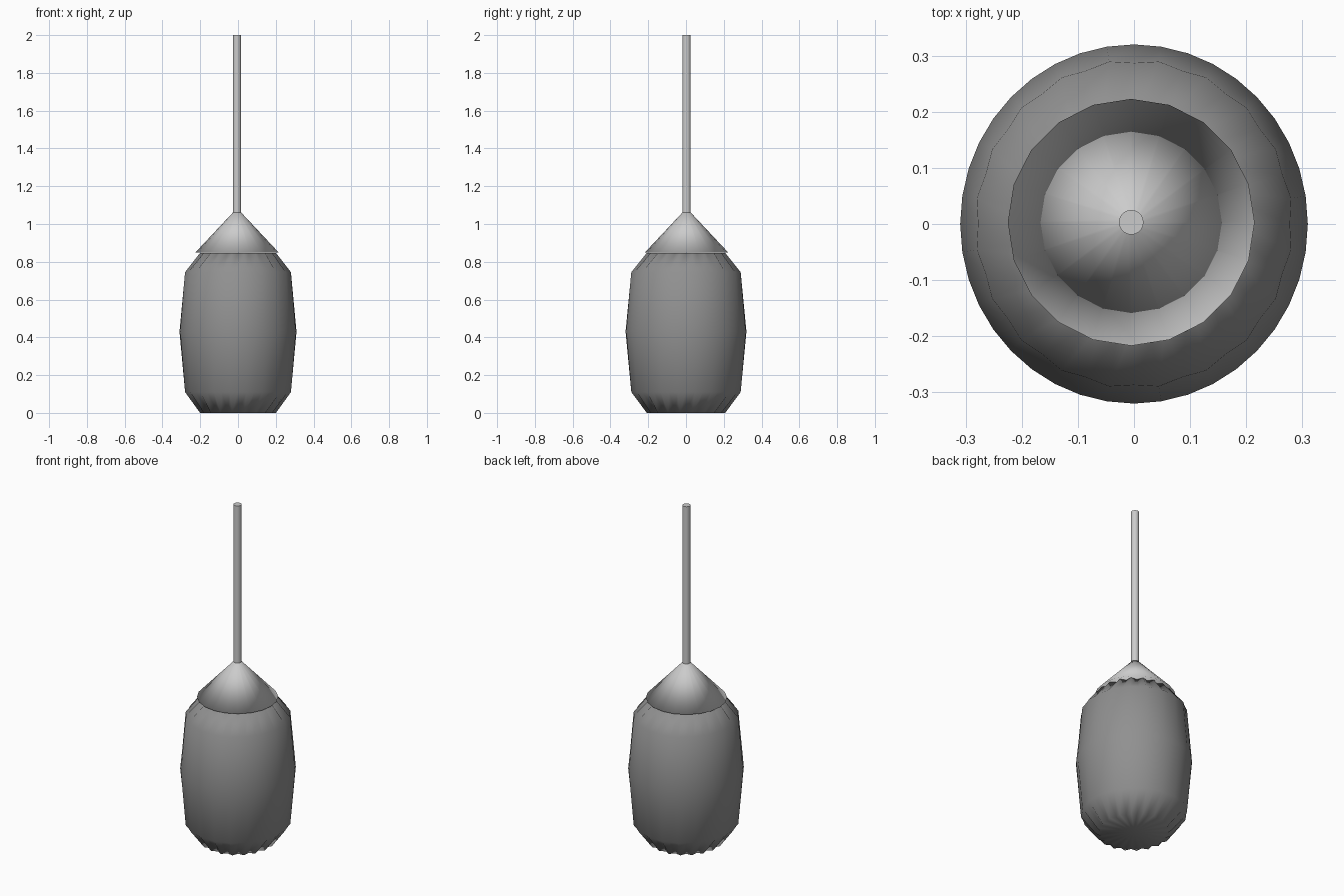
import bpy
import bmesh
from math import cos, sin, pi, radians

if "Cube" in bpy.data.objects:
    bpy.data.objects.remove(bpy.data.objects["Cube"])

SIDES = 40      # two points per pleat, 20 pleats
SQUASH = 0.968  # bag is slightly narrower in x


def grey(name, value):
    mat = bpy.data.materials.new(name)
    mat.diffuse_color = (value, value, value, 1)
    mat.use_nodes = True
    mat.node_tree.nodes["Principled BSDF"].inputs["Base Color"].default_value = mat.diffuse_color
    return mat


def make_bag(mat):
    # (height, crest radius, valley radius): pleats deepen towards both ends
    profile = [(0.0, 0.21, 0.187), (0.11, 0.293, 0.287), (0.43, 0.32, 0.32),
               (0.745, 0.293, 0.287), (0.847, 0.21, 0.187)]
    bm = bmesh.new()
    rings = []
    for z, crest, valley in profile:
        ring = []
        for i in range(SIDES):
            a = 2 * pi * i / SIDES
            r = crest if i % 2 else valley
            ring.append(bm.verts.new((r * SQUASH * cos(a), r * sin(a), z)))
        rings.append(ring)
    for low, high in zip(rings, rings[1:]):
        for i in range(SIDES):
            j = (i + 1) % SIDES
            bm.faces.new((low[i], low[j], high[j], high[i]))
    # gathered ends
    for ring in (rings[0], rings[-1]):
        centre = bm.verts.new((0, 0, ring[0].co.z))
        for i in range(SIDES):
            bm.faces.new((ring[i], ring[(i + 1) % SIDES], centre))
    bmesh.ops.recalc_face_normals(bm, faces=bm.faces)
    for f in bm.faces:
        f.smooth = True
    mesh = bpy.data.meshes.new("pleated_bag")
    bm.to_mesh(mesh)
    bm.free()
    mesh.materials.append(mat)
    bag = bpy.data.objects.new("pleated_bag", mesh)
    bpy.context.collection.objects.link(bag)


def tapered(name, sides, r_low, r_high, z_low, z_high, mat, smooth_angle):
    bpy.ops.mesh.primitive_cone_add(
        vertices=sides, radius1=r_low, radius2=r_high, depth=z_high - z_low,
        location=(-0.005, 0.003, (z_low + z_high) / 2))
    obj = bpy.context.object
    obj.name = name
    obj.data.materials.append(mat)
    bpy.ops.object.shade_smooth_by_angle(angle=radians(smooth_angle))


# hanging bag, cone cap (fully smooth) and suspension rod
dark, light = grey("dark_grey", 0.28), grey("mid_grey", 0.52)
make_bag(dark)
tapered("cone_cap", 20, 0.22, 0.018, 0.85, 1.065, light, 180)
tapered("hanging_rod", 20, 0.022, 0.022, 1.06, 2.0, light, 35)
